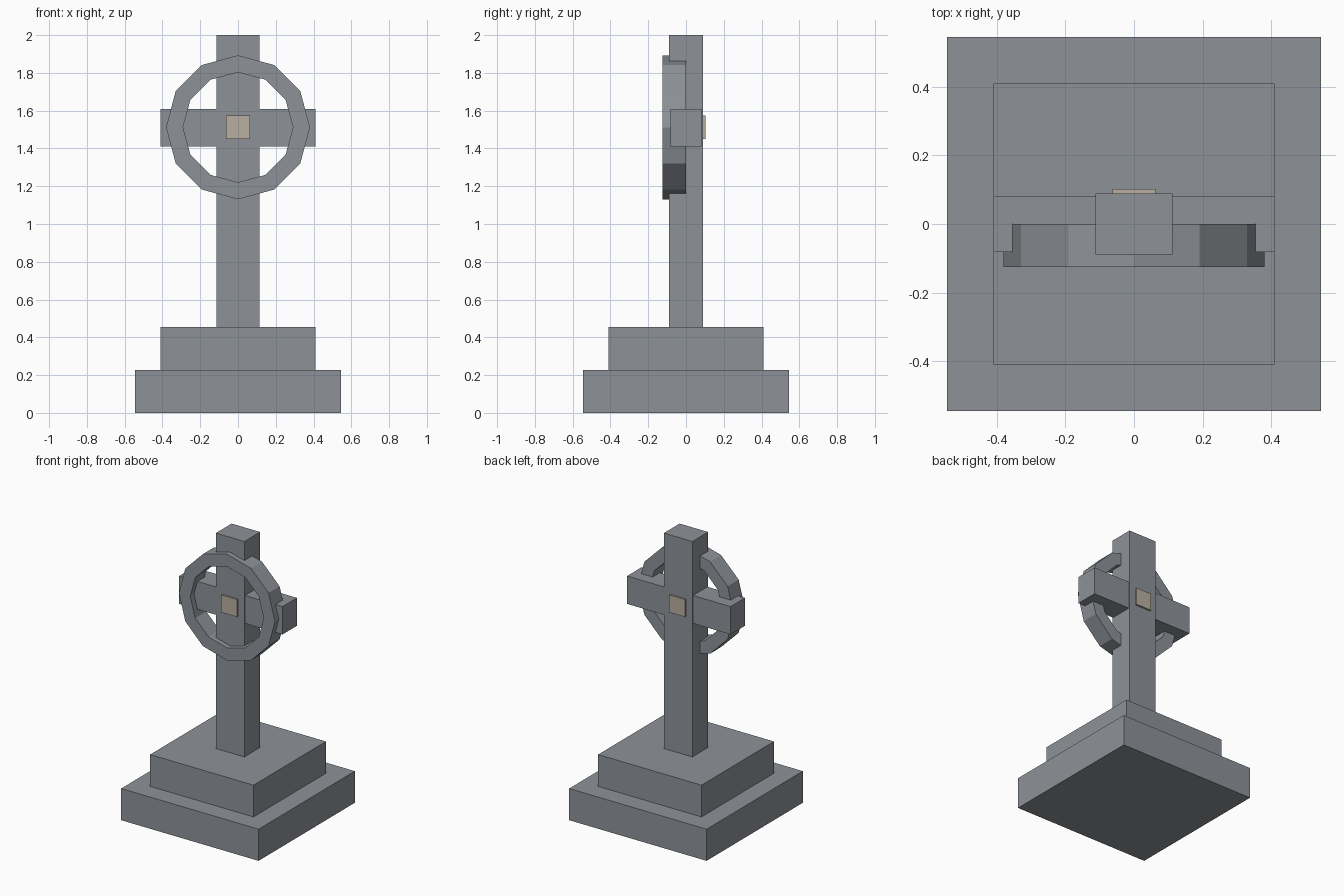
import bpy, bmesh
from math import sin, cos, pi

cube = bpy.data.objects.get("Cube")
if cube:
    bpy.data.objects.remove(cube, do_unlink=True)


def material(name, rgb):
    mat = bpy.data.materials.new(name)
    mat.use_nodes = True
    mat.diffuse_color = (*rgb, 1)
    mat.node_tree.nodes["Principled BSDF"].inputs["Base Color"].default_value = (*rgb, 1)
    return mat


def finish(name, bm, mat):
    bmesh.ops.recalc_face_normals(bm, faces=bm.faces)
    mesh = bpy.data.meshes.new(name)
    bm.to_mesh(mesh)
    bm.free()
    mesh.materials.append(mat)
    obj = bpy.data.objects.new(name, mesh)
    bpy.context.collection.objects.link(obj)
    return obj


def box(name, half_x, half_y, z0, z1, mat):
    """Box centred on the vertical axis."""
    bm = bmesh.new()
    bmesh.ops.create_cube(bm, size=2)
    for v in bm.verts:
        v.co = (v.co.x * half_x, v.co.y * half_y, z1 if v.co.z > 0 else z0)
    return finish(name, bm, mat)


def ring(name, sides, outer, inner, y0, y1, z, mat):
    """Flat-sided ring standing upright, with a square section."""
    bm = bmesh.new()
    section = [(outer, y0), (outer, y1), (inner, y1), (inner, y0)]
    loops = []
    for i in range(sides):
        a = 2 * pi * i / sides
        loops.append([bm.verts.new((r * sin(a), y, z + r * cos(a))) for r, y in section])
    for i, a in enumerate(loops):
        b = loops[(i + 1) % sides]
        for j in range(4):
            k = (j + 1) % 4
            bm.faces.new((a[j], a[k], b[k], b[j]))
    return finish(name, bm, mat)


stone = material("grey stone", (0.27, 0.29, 0.315))
pale = material("pale stone", (0.48, 0.43, 0.35))

# Stepped base
box("lower_step", 0.545, 0.545, 0, 0.227, stone)
box("upper_step", 0.41, 0.41, 0.227, 0.455, stone)

# Cross
box("post", 0.113, 0.089, 0.455, 2, stone)
box("cross_arm", 0.41, 0.082, 1.41, 1.61, stone)

# Ring set on the front half of the cross
ring("ring", 12, 0.381, 0.291, -0.125, 0, 1.512, stone)

# Central block showing on both faces of the post
box("centre_block", 0.063, 0.102, 1.45, 1.575, pale)
